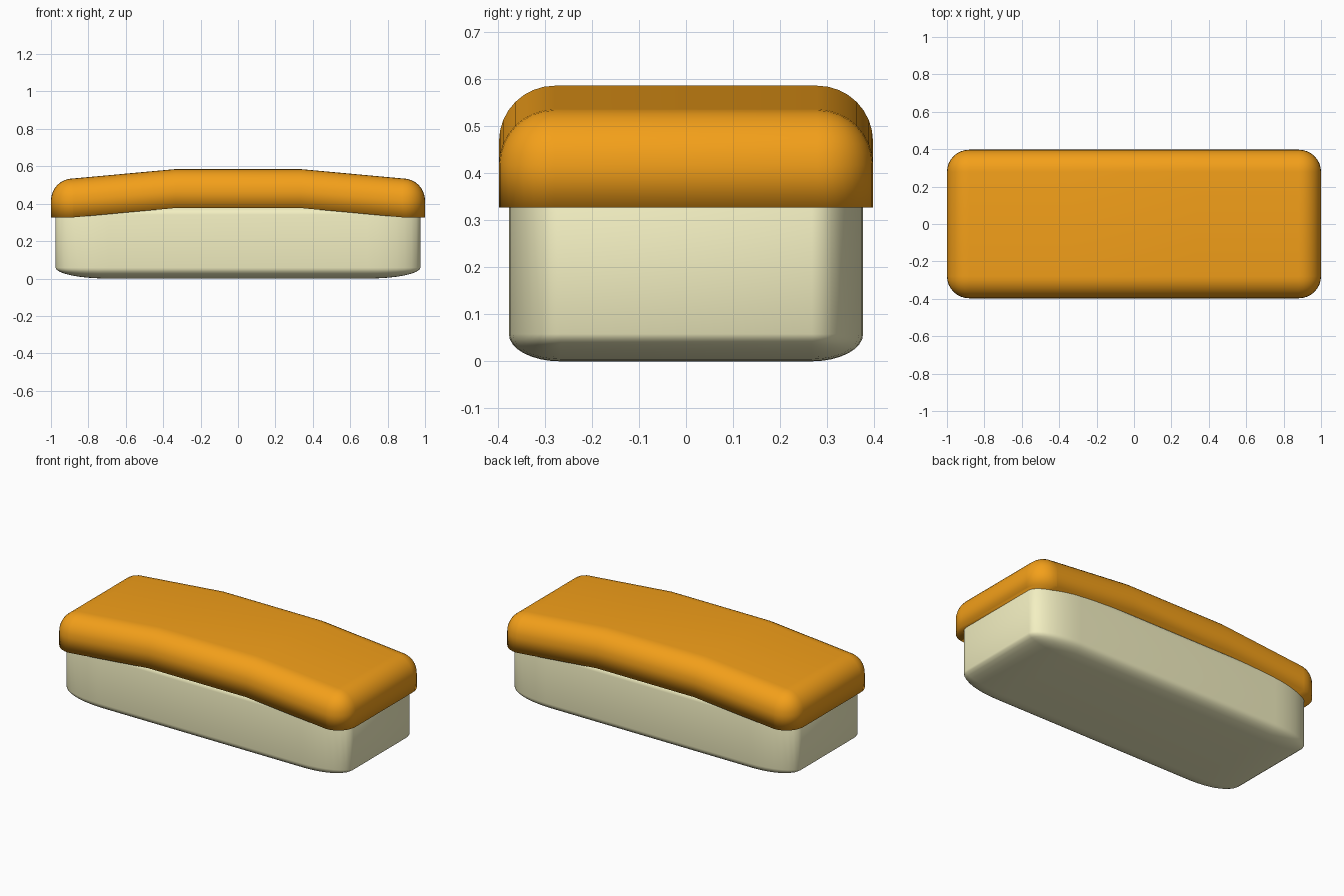
import bpy, bmesh
from mathutils import Vector

if "Cube" in bpy.data.objects:
    bpy.data.objects.remove(bpy.data.objects["Cube"])


def material(name, color):
    m = bpy.data.materials.new(name)
    m.diffuse_color = (*color, 1)
    m.use_nodes = True
    m.node_tree.nodes["Principled BSDF"].inputs["Base Color"].default_value = m.diffuse_color
    return m


def finish(bm, name, mat):
    bmesh.ops.recalc_face_normals(bm, faces=bm.faces)
    for f in bm.faces:
        f.smooth = True
    me = bpy.data.meshes.new(name)
    bm.to_mesh(me)
    bm.free()
    me.materials.append(mat)
    ob = bpy.data.objects.new(name, me)
    bpy.context.collection.objects.link(ob)
    return ob


def box(sx, sy, sz):
    bm = bmesh.new()
    bmesh.ops.create_cube(bm, size=2)
    bmesh.ops.scale(bm, vec=(sx, sy, sz), verts=bm.verts)
    return bm


# rice block: rounded cube stretched, so its rounding is elliptical
bm = box(1, 1, 1)
bmesh.ops.bevel(bm, geom=bm.edges[:], offset=0.29, segments=8, profile=0.5,
                affect='EDGES')
bmesh.ops.scale(bm, vec=(0.975, 0.376, 0.2), verts=bm.verts)
bmesh.ops.translate(bm, vec=(0, 0, 0.2), verts=bm.verts)
finish(bm, "rice_block", material("rice", (0.90, 0.87, 0.54)))

# topping slab: rounded on top and at the corners, flat sharp underside
bm = box(1, 0.397, 0.104)
edges = [e for e in bm.edges if any(v.co.z > 0 for v in e.verts)]
bmesh.ops.bevel(bm, geom=edges, offset=0.118, segments=8, profile=0.5,
                affect='EDGES')

# crease lines where the slab droops toward both ends
for x in (-0.88, -0.335, 0.335, 0.88):
    bmesh.ops.bisect_plane(bm, geom=bm.verts[:] + bm.edges[:] + bm.faces[:],
                           plane_co=Vector((x, 0, 0)), plane_no=Vector((1, 0, 0)))
for v in bm.verts:
    t = min(max((abs(v.co.x) - 0.335) / 0.545, 0), 1)
    v.co.z += 0.481 - 0.05 * t
finish(bm, "topping_slab", material("topping", (0.90, 0.35, 0.01)))
